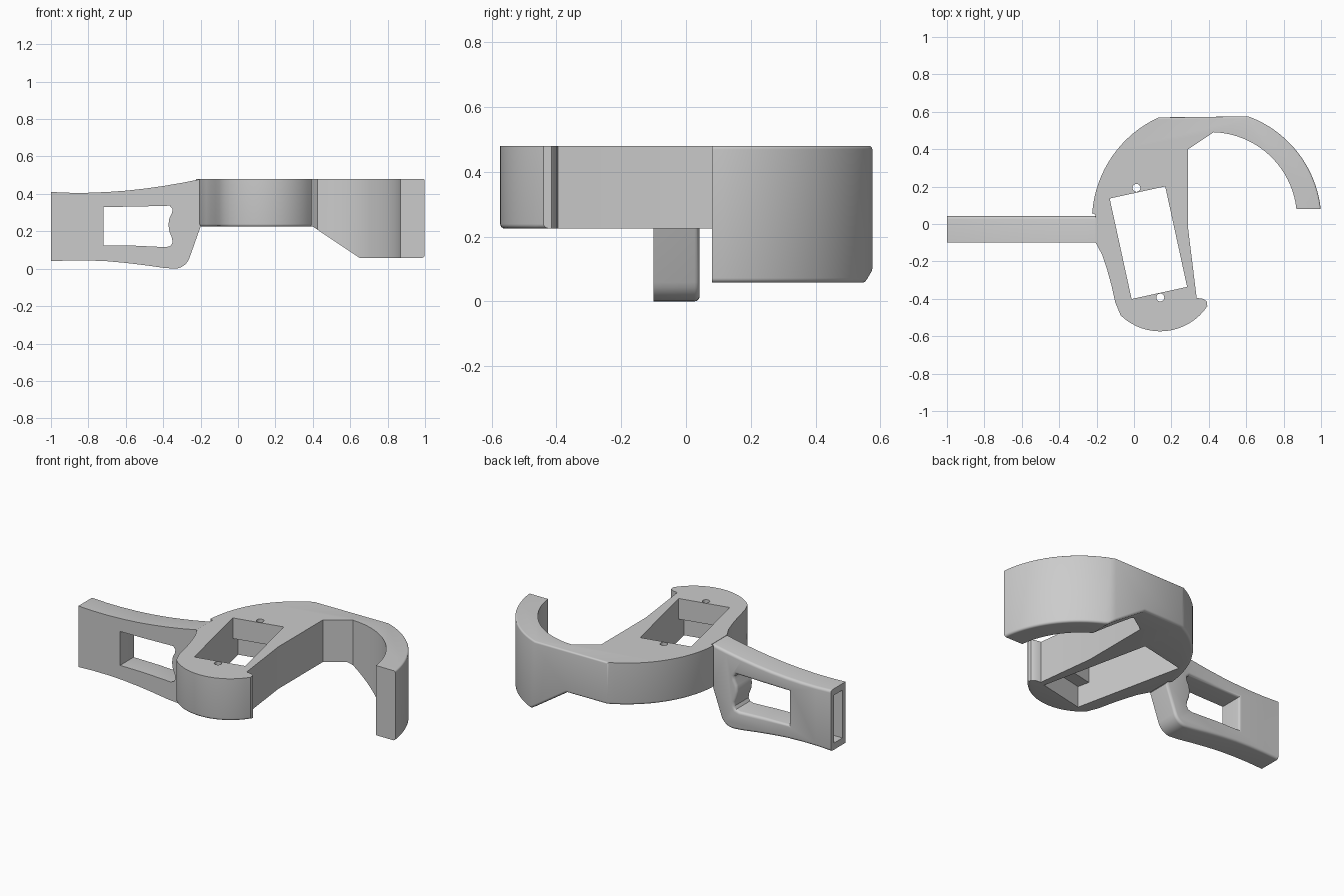
import bpy, bmesh
from math import cos, sin, radians, pi
from mathutils import Matrix, Vector

cube = bpy.data.objects.get("Cube")
if cube:
    bpy.data.objects.remove(cube, do_unlink=True)

grey = bpy.data.materials.new("plain grey")
grey.use_nodes = True
grey.diffuse_color = (0.6, 0.6, 0.6, 1)
grey.node_tree.nodes["Principled BSDF"].inputs["Base Color"].default_value = grey.diffuse_color


def arc(cx, cy, r, start, end, steps):
    angles = [radians(start + (end - start) * i / steps) for i in range(steps + 1)]
    return [(cx + r * cos(a), cy + r * sin(a)) for a in angles]


def prism(name, points, low, high, axis="Z"):
    """Extrude an outline along z, or an x-z outline along y."""
    bm = bmesh.new()
    place = (lambda p, d: (p[0], p[1], d)) if axis == "Z" else (lambda p, d: (p[0], d, p[1]))
    face = bm.faces.new([bm.verts.new(place(p, low)) for p in points])
    out = bmesh.ops.extrude_face_region(bm, geom=[face])
    shift = Vector(place((0, 0), high - low))
    bmesh.ops.translate(bm, vec=shift, verts=[v for v in out["geom"] if isinstance(v, bmesh.types.BMVert)])
    bmesh.ops.recalc_face_normals(bm, faces=bm.faces)
    mesh = bpy.data.meshes.new(name)
    bm.to_mesh(mesh)
    bm.free()
    mesh.materials.append(grey)
    obj = bpy.data.objects.new(name, mesh)
    bpy.context.collection.objects.link(obj)
    return obj


def activate(obj):
    for other in bpy.context.selected_objects:
        other.select_set(False)
    obj.select_set(True)
    bpy.context.view_layer.objects.active = obj


def cut(obj, cutter):
    cutter.hide_render = True
    activate(obj)
    mod = obj.modifiers.new("cut", "BOOLEAN")
    mod.operation, mod.solver, mod.object = "DIFFERENCE", "EXACT", cutter
    bpy.ops.object.modifier_apply(modifier=mod.name)
    bpy.data.objects.remove(cutter, do_unlink=True)


def round_edges(obj, width, rule):
    bm = bmesh.new()
    bm.from_mesh(obj.data)
    bmesh.ops.remove_doubles(bm, verts=bm.verts, dist=0.0005)
    bm.normal_update()
    edges = [e for e in bm.edges if len(e.link_faces) == 2 and rule(e)]
    bmesh.ops.bevel(bm, geom=edges, offset=width, offset_type="OFFSET", segments=4,
                    profile=0.5, affect="EDGES", clamp_overlap=True)
    bm.to_mesh(obj.data)
    bm.free()


def outer_rim(edge, sign):
    """True where a wall facing away from the middle meets a floor or a top."""
    flat = [f for f in edge.link_faces if f.normal.z * sign > 0.5]
    wall = [f for f in edge.link_faces if abs(f.normal.z) < 0.1]
    if not flat or not wall:
        return False
    middle = (edge.verts[0].co + edge.verts[1].co) / 2
    return wall[0].normal.dot(middle - Vector((0.4, 0, middle.z))) > 0.02


# Body with the curved hook, drawn in plan
plan = arc(0.385, 0.015, 0.61, 176, 114.5, 16)
plan += arc(0.405, 0.015, 0.597, 69.8, 6.3, 20)
plan += arc(0.41, 0.03, 0.461, 6.3, 88, 20)
plan += [(0.29, 0.4), (0.29, -0.03), (0.335, -0.395), (0.37, -0.4), (0.39, -0.415)]
plan += arc(0.14, -0.27, 0.304, -34, -134, 16)
plan += [(-0.1, -0.42), (-0.12, -0.33), (-0.145, -0.24), (-0.17, -0.165), (-0.205, -0.1), (-0.205, 0.05)]
body = prism("body_and_hook", plan, 0, 0.48)

# Raised underside with a slope down to the hook
cut(body, prism("underside_cutter", [(-0.6, -0.2), (-0.6, 0.225), (0.4, 0.225), (0.65, 0.058),
                                     (1.2, 0.058), (1.2, -0.2)], -1, 1, "Y"))
round_edges(body, 0.028, lambda e: outer_rim(e, -1))
round_edges(body, 0.01, lambda e: outer_rim(e, 1)
            and all(v.co.x > 0.12 and v.co.y > 0.07 for v in e.verts))


# Tilted rectangular opening, longer recess below it and two screw holes
def box_outline(half_width, half_length):
    return [(-half_width, -half_length), (half_width, -half_length),
            (half_width, half_length), (-half_width, half_length)]


tilt = Matrix.Translation((0.077, -0.1, 0)) @ Matrix.Rotation(radians(12.3), 4, "Z")
cutters = [prism("opening_cutter", box_outline(0.152, 0.275), 0.1, 0.6),
           prism("recess_cutter", box_outline(0.152, 0.35), 0.1, 0.355)]
for side in (-1, 1):
    cutters.append(prism("screw_cutter", arc(0, side * 0.3, 0.021, 0, 345, 23), 0.3, 0.6))
for cutter in cutters:
    cutter.data.transform(tilt)
    cut(body, cutter)

# Handle arm, drawn from the front
profile = [(-1, 0.41), (-0.9, 0.406), (-0.8, 0.406), (-0.7, 0.41), (-0.6, 0.417), (-0.5, 0.428),
           (-0.4, 0.442), (-0.3, 0.459), (-0.205, 0.478), (-0.17, 0.478), (-0.17, 0.24), (-0.2, 0.225)]
profile += arc(-0.34, 0.085, 0.085, -18, -90, 6)
profile += [(-0.4, 0.005), (-0.5, 0.019), (-0.6, 0.031), (-0.7, 0.04), (-0.8, 0.044), (-0.9, 0.044), (-1, 0.04)]
arm = prism("handle_arm", profile, -0.1, 0.042, "Y")

# Window with a wavy inner end
window = [(-0.72, 0.125), (-0.55, 0.123), (-0.385, 0.115), (-0.36, 0.122), (-0.35, 0.14), (-0.353, 0.165),
          (-0.367, 0.2), (-0.372, 0.235), (-0.367, 0.27), (-0.352, 0.3), (-0.35, 0.32), (-0.365, 0.337),
          (-0.55, 0.332), (-0.72, 0.33)]
cut(arm, prism("window_cutter", window, -0.3, 0.3, "Y"))
round_edges(arm, 0.022, lambda e: any(f.normal.y > 0.9 for f in e.link_faces)
            and any(abs(f.normal.y) < 0.1 for f in e.link_faces)
            and not all(abs(v.co.x + 1) < 0.001 for v in e.verts)
            and not all(v.co.x > -0.18 for v in e.verts))

# Slot sunk into the free end of the arm
cut(arm, prism("slot_cutter", [(-1.1, 0.08), (-0.82, 0.08), (-0.82, 0.37), (-1.1, 0.37)], -0.07, 0.012, "Y"))

for obj in (body, arm):
    activate(obj)
    bpy.ops.object.shade_smooth_by_angle(angle=radians(30))
